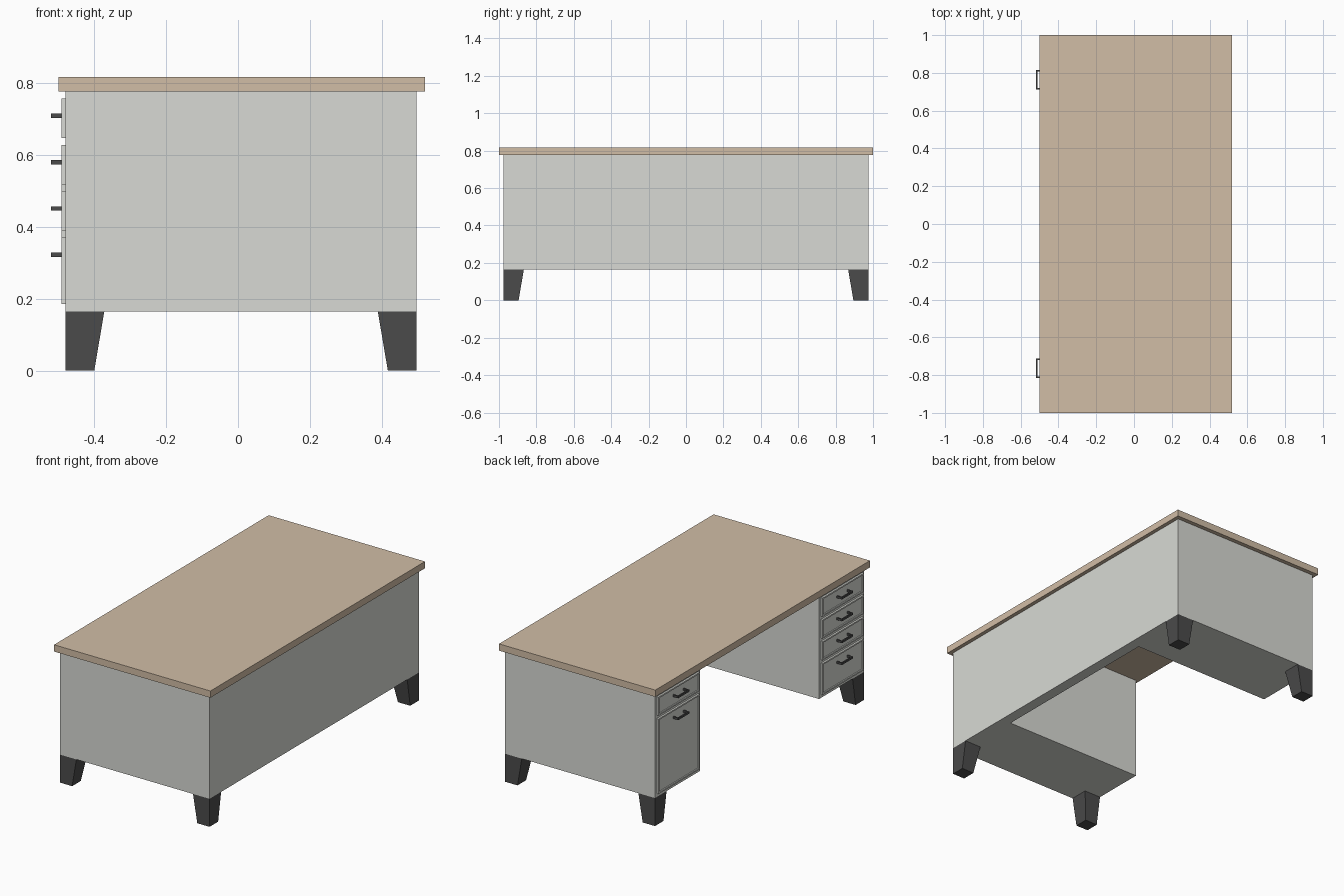
import bpy, bmesh

if "Cube" in bpy.data.objects:
    bpy.data.objects.remove(bpy.data.objects["Cube"])


def material(name, rgb):
    m = bpy.data.materials.new(name)
    m.diffuse_color = (*rgb, 1)
    m.use_nodes = True
    m.node_tree.nodes["Principled BSDF"].inputs["Base Color"].default_value = m.diffuse_color
    return m


WOOD = material("wood", (0.64, 0.51, 0.38))
PAINT = material("pale_paint", (0.69, 0.70, 0.66))
DARK = material("dark_metal", (0.07, 0.07, 0.07))


def finish(bm, name, mat):
    bmesh.ops.recalc_face_normals(bm, faces=bm.faces)
    me = bpy.data.meshes.new(name)
    bm.to_mesh(me)
    bm.free()
    ob = bpy.data.objects.new(name, me)
    me.materials.append(mat)
    bpy.context.collection.objects.link(ob)
    return ob


def box_bm(lo, hi):
    bm = bmesh.new()
    bmesh.ops.create_cube(bm, size=1)
    for v in bm.verts:
        v.co = [lo[i] if v.co[i] < 0 else hi[i] for i in range(3)]
    return bm


def prism(name, outline, z0, z1, mat):
    """Extrude an xy outline from z0 to z1."""
    bm = bmesh.new()
    f = bm.faces.new([bm.verts.new((x, y, z0)) for x, y in outline])
    ext = bmesh.ops.extrude_face_region(bm, geom=[f])
    for v in ext["geom"]:
        if isinstance(v, bmesh.types.BMVert):
            v.co.z = z1
    return finish(bm, name, mat)


XL, XR, YS = -0.48, 0.497, 0.975      # body sides
YI, XB = 0.555, 0.432                 # kneehole walls and back panel
Z0, Z1 = 0.165, 0.777                 # body bottom and top

# Tabletop
finish(box_bm((-0.50, -1, Z1), (0.52, 1, 0.817)), "tabletop", WOOD)

# U-shaped body: two pedestals joined by a modesty panel
prism("body", [(XL, -YS), (XR, -YS), (XR, YS), (XL, YS),
               (XL, YI), (XB, YI), (XB, -YI), (XL, -YI)], Z0, Z1, PAINT)

# Legs: outer faces upright, inner faces tapered
for xn, x, sx in (("left", XL, 1), ("right", XR, -1)):
    for yn, y, sy in (("front", -YS, 1), ("back", YS, -1)):
        bm = box_bm((0, 0, 0), (0.108, 0.108, Z0))
        for v in bm.verts:
            k = 0.08 / 0.108 if v.co.z == 0 else 1
            v.co.x, v.co.y = x + sx * k * v.co.x, y + sy * k * v.co.y
        finish(bm, f"{yn}_{xn}_leg", DARK)


def drawer(name, side, z0, z1, handle_z):
    # Drawer front with a shallow recessed panel
    y0, y1 = sorted((side * 0.572, side * 0.958))
    bm = box_bm((-0.491, y0, z0), (XL, y1, z1))
    bm.normal_update()
    face = min(bm.faces, key=lambda f: f.calc_center_median().x)
    bmesh.ops.inset_region(bm, faces=[face], thickness=0.012)
    bmesh.ops.inset_region(bm, faces=[face], thickness=0.001, depth=-0.006)
    finish(bm, name + "_drawer", PAINT)
    # C-shaped pull
    c, h, t = side * 0.763, 0.052, 0.008
    xo, xi = -0.52, -0.484
    pull = [(xi, c - h), (xo, c - h), (xo, c + h), (xi, c + h),
            (xi, c + h - t), (xo + t, c + h - t),
            (xo + t, c - h + t), (xi, c - h + t)]
    prism(name + "_handle", pull, handle_z - 0.006, handle_z + 0.006, DARK)


# Four drawers on the front pedestal, the lowest one taller
for i in range(4):
    top = 0.757 - 0.129 * i
    drawer(f"front_{i + 1}", -1, 0.185 if i == 3 else top - 0.11, top, top - 0.048)

# One small and one deep file drawer on the back pedestal
for i, bottom in enumerate((0.647, 0.185)):
    top = 0.757 - 0.129 * i
    drawer(f"back_{i + 1}", 1, bottom, top, top - 0.048)
